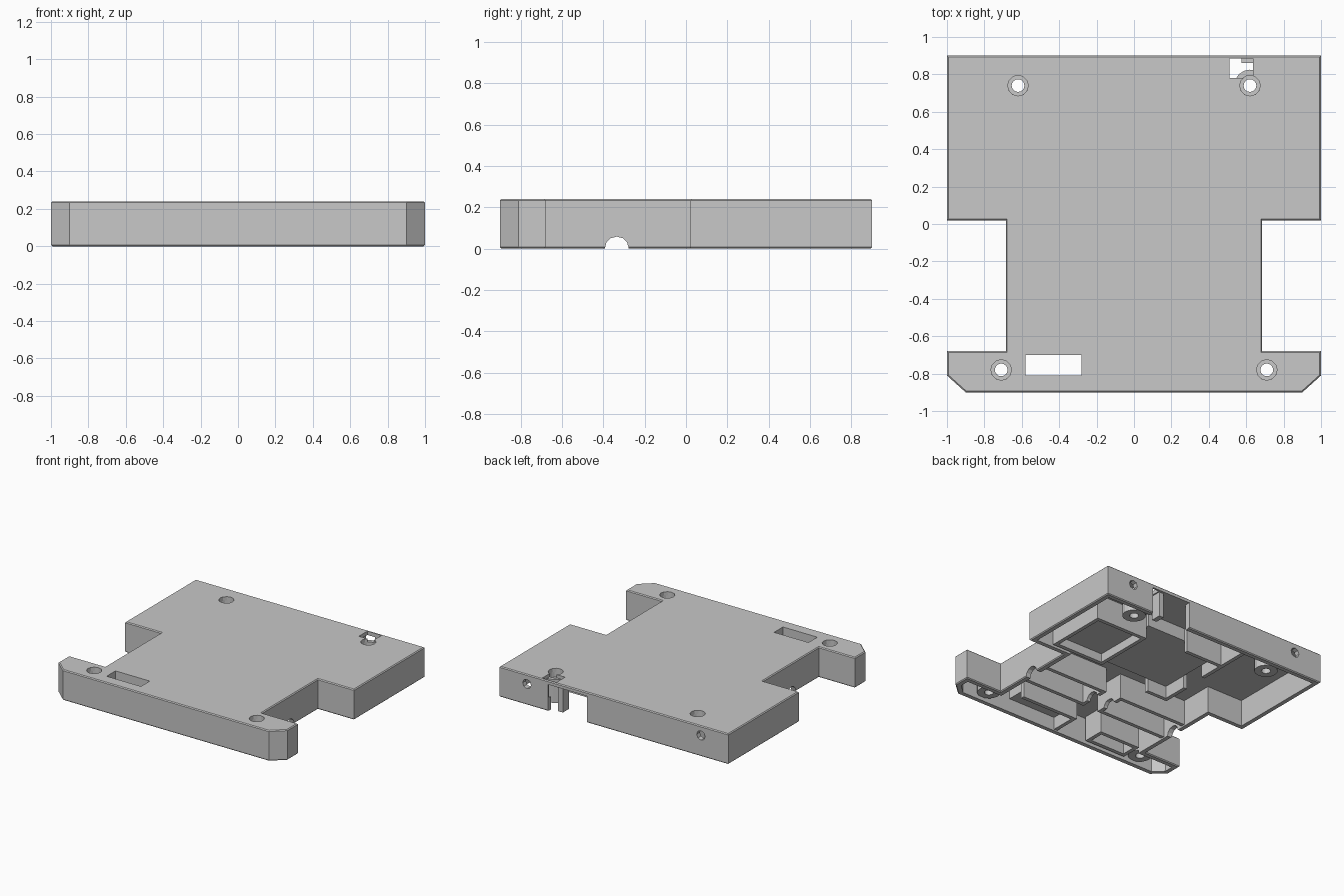
import bpy, bmesh, math
from mathutils import Vector, Matrix

cube = bpy.data.objects.get("Cube")
if cube:
    bpy.data.objects.remove(cube, do_unlink=True)

grey = bpy.data.materials.new("grey plastic")
grey.use_nodes = True
grey.diffuse_color = (0.58, 0.58, 0.58, 1)
grey.node_tree.nodes["Principled BSDF"].inputs["Base Color"].default_value = grey.diffuse_color

HEIGHT, ROOF, WALL, EDGE = 0.24, 0.21, 0.04, 0.007


def finish(name, bm):
    bmesh.ops.recalc_face_normals(bm, faces=bm.faces)
    mesh = bpy.data.meshes.new(name)
    bm.to_mesh(mesh)
    bm.free()
    mesh.materials.append(grey)
    obj = bpy.data.objects.new(name, mesh)
    bpy.context.collection.objects.link(obj)
    return obj


def inset(points, d):
    """Mitred inward offset of a counter-clockwise outline."""
    result = []
    for i, p in enumerate(points):
        p = Vector(p)
        a = (p - Vector(points[i - 1])).normalized()
        b = (Vector(points[(i + 1) % len(points)]) - p).normalized()
        n, m = Vector((-a.y, a.x)), Vector((-b.y, b.x))
        result.append(p + (n + m) * d / (1 + n.dot(m)))
    return result


def loft(name, outline, levels):
    """Stack of (inset, z) rings closed at both ends."""
    bm = bmesh.new()
    rings = [[bm.verts.new((p.x, p.y, z)) for p in inset(outline, d)] for d, z in levels]
    for low, high in zip(rings, rings[1:]):
        for i in range(len(low)):
            j = (i + 1) % len(low)
            bm.faces.new((low[i], low[j], high[j], high[i]))
    bm.faces.new(rings[0])
    bm.faces.new(rings[-1])
    return finish(name, bm)


def box(name, x0, x1, y0, y1, z0=0.012, z1=ROOF + 0.005):
    bm = bmesh.new()
    size = Matrix.Diagonal((x1 - x0, y1 - y0, z1 - z0, 1))
    centre = Matrix.Translation(((x0 + x1) / 2, (y0 + y1) / 2, (z0 + z1) / 2))
    bmesh.ops.create_cube(bm, size=1, matrix=centre @ size)
    return finish(name, bm)


def rod(name, centre, radius, length, axis, sides=12):
    bm = bmesh.new()
    turn = Matrix.Rotation(math.pi / 2, 4, {"x": "Y", "y": "X", "z": "Z"}[axis])
    bmesh.ops.create_cone(bm, cap_ends=True, segments=sides, radius1=radius, radius2=radius,
                          depth=length, matrix=Matrix.Translation(centre) @ turn)
    return finish(name, bm)


def cut(target, cutters):
    for c in cutters:
        c.hide_render = True
        mod = target.modifiers.new("cut", "BOOLEAN")
        mod.operation, mod.solver, mod.object = "DIFFERENCE", "EXACT", c
    graph = bpy.context.evaluated_depsgraph_get()
    mesh = bpy.data.meshes.new_from_object(target.evaluated_get(graph))
    target.modifiers.clear()
    target.data = mesh


# Outer shell: wide back, narrow waist, front bar with clipped corners
half = [(0.9, -0.9), (1, -0.81), (1, -0.68), (0.685, -0.68), (0.685, 0.02), (1, 0.02), (1, 0.9)]
outline = half + [(-x, y) for x, y in reversed(half)]
shell = loft("shell", outline, [(EDGE, 0), (0, EDGE), (0, HEIGHT - EDGE), (EDGE, HEIGHT)])
cavity = loft("cavity_cutter", outline, [(WALL, -0.1), (WALL, ROOF)])

# Openings through walls and roof
screws = [(0.62, 0.74), (-0.62, 0.74), (0.71, -0.78), (-0.71, -0.78)]
cable = rod("cable_cutter", (0, -0.335, 0), 0.058, 3, "x")
openings = [
    cavity, cable,
    box("back_gap_cutter", 0.235, 0.575, 0.83, 1, -0.1, ROOF),
    box("hatch_cutter", 0.51, 0.635, 0.78, 0.885, 0.1, 0.4),
    box("slot_cutter", -0.58, -0.28, -0.81, -0.70, 0.1, 0.4),
]
for side in (-1, 1):
    openings.append(rod("back_hole_cutter", (side * 0.76, 0.9, 0.165), 0.037, 0.2, "y", 8))
for x, y in screws:
    openings.append(rod("screw_cutter", (x, y, HEIGHT), 0.055, 0.2, "z"))
cut(shell, openings)

# Screw bosses: stepped tubes under the roof
profile = [(0.034, 0.03), (0.085, 0.03), (0.085, 0.215), (0.055, 0.215), (0.055, 0.17), (0.034, 0.17)]
for i, (x, y) in enumerate(screws):
    bm = bmesh.new()
    steps = 16
    rings = []
    for k in range(steps):
        t = math.tau * k / steps
        rings.append([bm.verts.new((x + r * math.cos(t), y + r * math.sin(t), z)) for r, z in profile])
    for k in range(steps):
        a, b = rings[k], rings[(k + 1) % steps]
        for j in range(len(profile)):
            n = (j + 1) % len(profile)
            bm.faces.new((a[j], b[j], b[n], a[n]))
    finish(f"screw_boss_{i + 1}", bm)

# Cable channel across the waist, with notched dividers
for y in (-0.22, -0.45):
    for side, (x0, x1) in {"right": (-0.65, -0.06), "left": (0.1, 0.65)}.items():
        box(f"channel_wall_{side}", x0, x1, y - 0.015, y + 0.015)
for x in (-0.06, 0.1):
    cut(box("channel_divider", x - 0.015, x + 0.015, -0.465, -0.205), [cable])

# Compartment frames under the roof
T = 0.03


def frame(name, x0, x1, y0, y1):
    box(name + "_front", x0, x1, y0 - T, y0)
    box(name + "_back", x0, x1, y1, y1 + T)
    box(name + "_right", x0 - T, x0, y0 - T, y1 + T)
    box(name + "_left", x1, x1 + T, y0 - T, y1 + T)


frame("side_bay", 0.39, 0.79, 0.10, 0.54)
box("side_bay_floor", 0.39, 0.79, 0.10, 0.54, 0.08)
frame("slot_frame", -0.58, -0.28, -0.81, -0.70)

# Main bay: raised floor with fences at two corners
box("main_bay_floor", -0.30, 0.36, 0, 0.59, 0.11)
box("main_bay_wall_front", -0.33, -0.30, -0.03, 0.2)
box("main_bay_wall_back", -0.33, -0.30, 0.4, 0.86)
box("main_bay_step", -0.30, 0.02, 0.59, 0.62)
box("main_bay_corner", -0.30, -0.13, -0.03, 0)

# Front bar ribs
box("front_rib", 0, 0.5, -0.67, -0.64)
box("front_rib_end", 0, 0.03, -0.86, -0.67)
box("front_bay_floor", 0.03, 0.45, -0.86, -0.67, 0.11)
box("hatch_post", 0.46, 0.50, 0.80, 0.88)

for obj in [o for o in bpy.data.objects if "cutter" in o.name]:
    bpy.data.objects.remove(obj, do_unlink=True)
